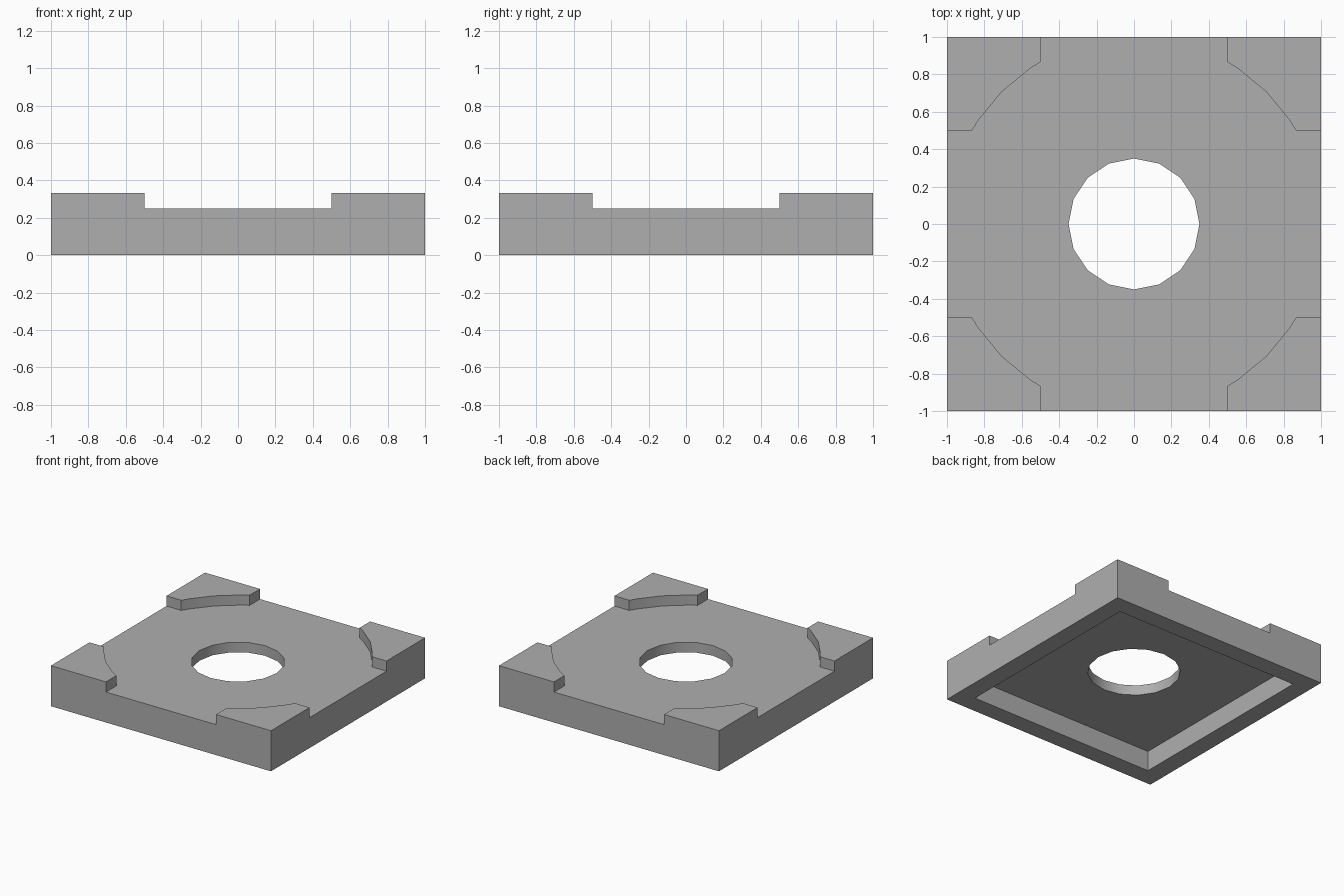
import bpy, bmesh
from math import cos, sin, pi, radians

if "Cube" in bpy.data.objects:
    bpy.data.objects.remove(bpy.data.objects["Cube"])

HEIGHT = 1 / 3     # top of the raised corners
DECK = 0.25        # top of the sunken deck
CEILING = 1 / 6    # roof of the hollow underneath


def prism(name, points, z0, z1):
    """Extrude a counter-clockwise outline from z0 to z1."""
    bm = bmesh.new()
    face = bm.faces.new([bm.verts.new((x, y, z0)) for x, y in points])
    ext = bmesh.ops.extrude_face_region(bm, geom=[face], use_keep_orig=True)
    for v in ext["geom"]:
        if isinstance(v, bmesh.types.BMVert):
            v.co.z = z1
    bmesh.ops.recalc_face_normals(bm, faces=bm.faces)
    mesh = bpy.data.meshes.new(name)
    bm.to_mesh(mesh)
    bm.free()
    obj = bpy.data.objects.new(name, mesh)
    bpy.context.collection.objects.link(obj)
    return obj


def square(h):
    return [(-h, -h), (h, -h), (h, h), (-h, h)]


def polar(r, degrees):
    return [(r * cos(radians(a)), r * sin(radians(a))) for a in degrees]


def cut(target, cutter):
    cutter.hide_render = True
    mod = target.modifiers.new("cut", "BOOLEAN")
    mod.operation = "DIFFERENCE"
    mod.solver = "EXACT"
    mod.object = cutter
    bpy.context.view_layer.objects.active = target
    bpy.ops.object.modifier_apply(modifier=mod.name)
    bpy.data.objects.remove(cutter)


# Square base plate
plate = prism("base_plate", square(1), 0, HEIGHT)

# Round deck with a channel to each side, leaving four raised corners
quarter = [(1.2, -0.5), (1.2, 0.5)] + polar(1, (30, 33.75, 45, 56.25, 60))
outline = []
for k in range(4):
    c, s = round(cos(k * pi / 2)), round(sin(k * pi / 2))
    outline += [(c * x - s * y, s * x + c * y) for x, y in quarter]
cut(plate, prism("deck_cutter", outline, DECK, 0.6))

# Hollow underside
cut(plate, prism("hollow_cutter", square(0.85), -0.2, CEILING))

# Sixteen-sided centre hole
cut(plate, prism("hole_cutter", polar(0.35, [22.5 * i for i in range(16)]), -0.3, 0.7))

# Smooth hole and corner arcs, darker grey finish
plate.select_set(True)
bpy.ops.object.shade_smooth_by_angle(angle=radians(30))
grey = bpy.data.materials.new("dark_grey")
grey.diffuse_color = (0.43, 0.43, 0.43, 1)
grey.use_nodes = True
grey.node_tree.nodes["Principled BSDF"].inputs["Base Color"].default_value = grey.diffuse_color
plate.data.materials.clear()
plate.data.materials.append(grey)
